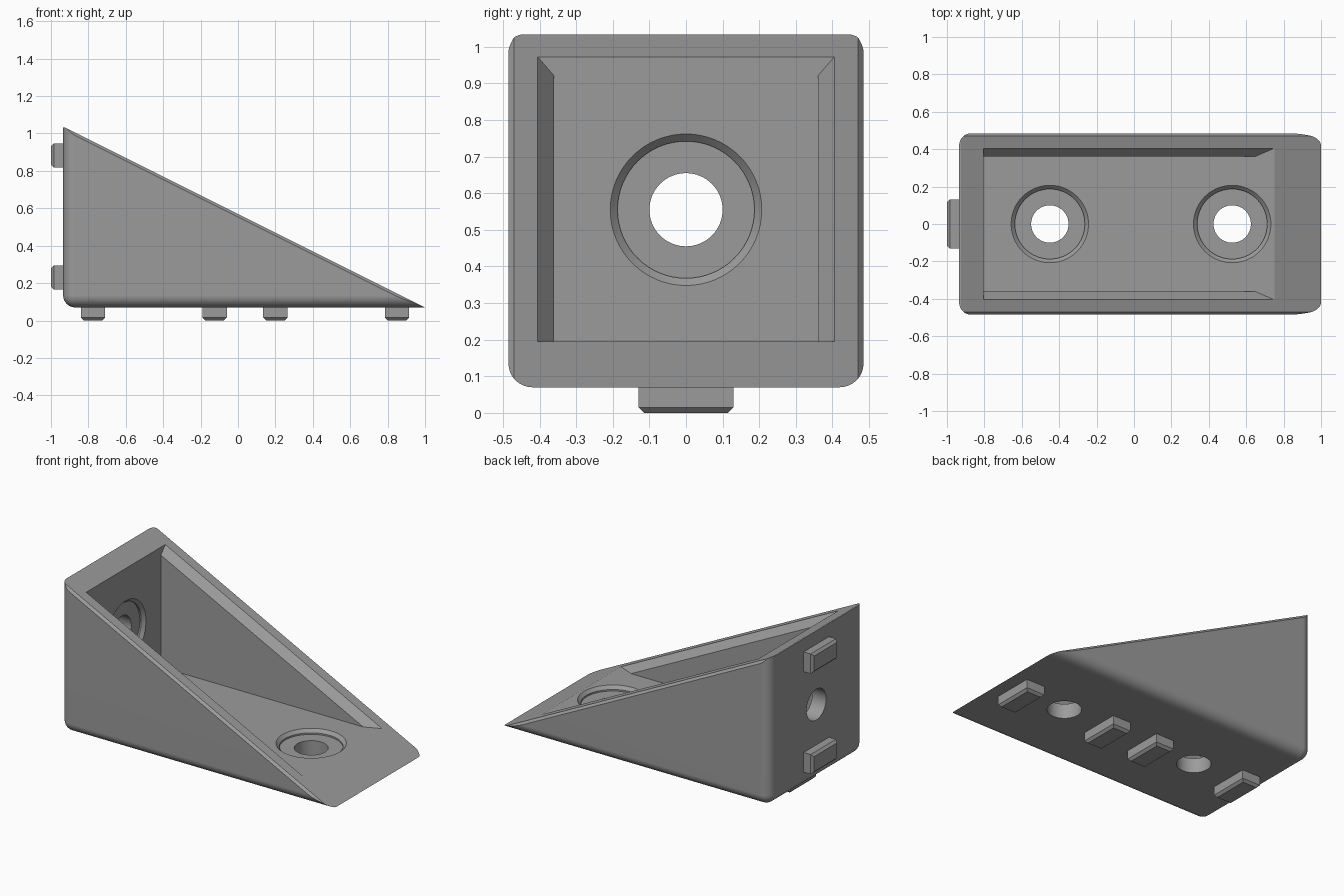
import bpy, bmesh, math
from mathutils import Matrix, Vector

if "Cube" in bpy.data.objects:
    bpy.data.objects.remove(bpy.data.objects["Cube"])

BACK, BASE, HALF = -0.935, 0.07, 0.485      # back face, underside, half width
FLOOR, INNER = 0.195, -0.805                # cavity floor and inner back wall

grey = bpy.data.materials.new("grey")
grey.diffuse_color = (0.33, 0.33, 0.33, 1)
grey.use_nodes = True
grey.node_tree.nodes["Principled BSDF"].inputs["Base Color"].default_value = grey.diffuse_color


def slope(x):
    return BASE + 0.5 * (1.0 - x)


def add(name, bm):
    bmesh.ops.recalc_face_normals(bm, faces=bm.faces[:])
    me = bpy.data.meshes.new(name)
    bm.to_mesh(me)
    bm.free()
    me.materials.append(grey)
    ob = bpy.data.objects.new(name, me)
    bpy.context.collection.objects.link(ob)
    return ob


def box(lo, hi):
    bm = bmesh.new()
    bmesh.ops.create_cube(bm, size=1)
    for v in bm.verts:
        v.co = [hi[i] if v.co[i] > 0 else lo[i] for i in range(3)]
    return bm


def slice_off(bm, point, normal):
    """Remove everything on the normal side of a plane and close the cut."""
    bmesh.ops.bisect_plane(bm, geom=bm.verts[:] + bm.edges[:] + bm.faces[:], dist=1e-6,
                           plane_co=point, plane_no=normal, clear_outer=True)
    rim = [e for e in bm.edges if e.is_boundary]
    if rim:
        bmesh.ops.holes_fill(bm, edges=rim, sides=0)


def smooth(ob):
    bpy.ops.object.select_all(action='DESELECT')
    ob.select_set(True)
    bpy.context.view_layer.objects.active = ob
    bpy.ops.object.shade_smooth_by_angle(angle=math.radians(25))


# Wedge body: rounded block cut by the sloping plane
bm = box((BACK, -HALF, BASE), (1.8, HALF, 1.8))


def on_outside(v):
    return {k for k, t in (("back", v.co.x < BACK + .01), ("base", v.co.z < BASE + .01),
                           ("left", v.co.y < 0), ("right", v.co.y > 0)) if t}


edges = [e for e in bm.edges if len(on_outside(e.verts[0]) & on_outside(e.verts[1])) == 2]
bmesh.ops.bevel(bm, geom=edges, offset=0.065, segments=8, profile=0.5, affect='EDGES')
up = Vector((1, 0, 2)).normalized()
slice_off(bm, (1, 0, BASE), up)
# Narrow chamfers along the sloping edges and the top lip
for s in (-1, 1):
    slice_off(bm, (1, s * (HALF - 0.015), BASE), (up + Vector((0, s, 0))).normalized())
slice_off(bm, (0, 0, 1.033), (0, 0, 1))
body = add("wedge_body", bm)

# Cavity cutter: sheared channel whose rim flares along the slope
profile = [(-.36, -2), (.36, -2), (.36, -.052), (.405, 0), (.45, .052),
           (-.45, .052), (-.405, 0), (-.36, -.052)]
bm = bmesh.new()
ends = [[bm.verts.new((x, y, slope(x) + d)) for y, d in profile] for x in (INNER, 1.2)]
for ring in ends:
    bm.faces.new(ring)
for i in range(len(profile)):
    j = (i + 1) % len(profile)
    bm.faces.new((ends[0][i], ends[0][j], ends[1][j], ends[1][i]))
bmesh.ops.recalc_face_normals(bm, faces=bm.faces[:])
slice_off(bm, (0, 0, FLOOR), (0, 0, -1))
cutters = [add("cavity_cutter", bm)]


def hole_cutter(matrix, n=64):
    """Through hole with a shallow chamfered recess."""
    rows = [(.1, -.25), (.1, -.03), (.187, -.03), (.187, -.02), (.207, 0), (.217, .01)]
    bm = bmesh.new()
    rings = [[bm.verts.new((r * math.cos(2 * math.pi * k / n), r * math.sin(2 * math.pi * k / n), z))
              for k in range(n)] for r, z in rows]
    bm.faces.new(rings[0])
    bm.faces.new(rings[-1])
    for a, b in zip(rings, rings[1:]):
        for k in range(n):
            m = (k + 1) % n
            bm.faces.new((a[k], a[m], b[m], b[k]))
    bm.transform(matrix)
    return add("hole_cutter", bm)


for x in (-0.45, 0.525):
    cutters.append(hole_cutter(Matrix.Translation((x, 0, FLOOR))))
cutters.append(hole_cutter(Matrix.Translation((INNER, 0, 0.555)) @ Matrix.Rotation(math.pi / 2, 4, 'Y')))

# Cut the cavity and holes, then bake the result
for c in cutters:
    c.hide_render = True
    mod = body.modifiers.new("cut", 'BOOLEAN')
    mod.operation, mod.solver, mod.object = 'DIFFERENCE', 'EXACT', c
bpy.context.view_layer.update()
baked = bpy.data.meshes.new_from_object(body.evaluated_get(bpy.context.evaluated_depsgraph_get()))
body.modifiers.clear()
body.data = baked
for c in cutters:
    bpy.data.objects.remove(c)
smooth(body)
wn = body.modifiers.new("flat_shading", 'WEIGHTED_NORMAL')
wn.keep_sharp = True


# Locating pegs: blocks with a chamfered outer end
def peg(name, lo, hi, axis):
    bm = box(lo, hi)
    tip = [e for e in bm.edges if all(abs(v.co[axis] - lo[axis]) < 1e-5 for v in e.verts)]
    bmesh.ops.bevel(bm, geom=tip, offset=0.015, segments=1, affect='EDGES')
    add(name, bm)


for x in (-0.775, -0.125, 0.2, 0.85):
    peg("base_peg", (x - .065, -.13, 0), (x + .065, .13, BASE + .01), 2)
for z in (0.23, 0.882):
    peg("back_peg", (-1, -.13, z - .064), (BACK + .01, .13, z + .064), 0)
